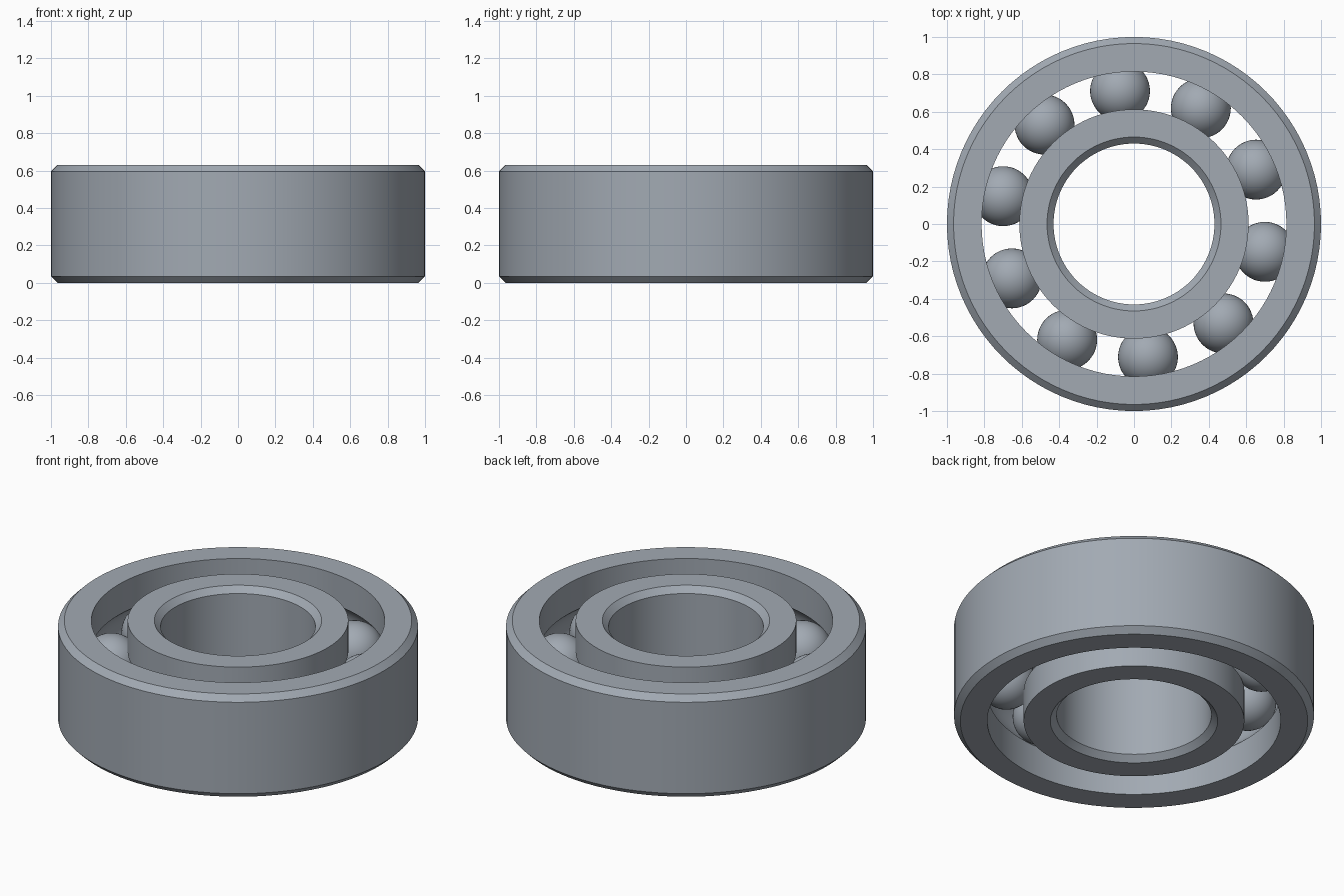
import bpy, bmesh, math

cube = bpy.data.objects.get("Cube")
if cube:
    bpy.data.objects.remove(cube, do_unlink=True)

HEIGHT, MID = 0.63, 0.315
CHAMFER = 0.035
PITCH, BALL, GROOVE = 0.715, 0.16, 0.162
BALLS, SEGMENTS, ARC_STEPS = 10, 96, 14

# Brushed steel
steel = bpy.data.materials.new("steel grey")
steel.use_nodes = True
colour = (0.36, 0.40, 0.45, 1)
steel.diffuse_color = colour
steel.node_tree.nodes["Principled BSDF"].inputs["Base Color"].default_value = colour


def finish(name, bm, angle):
    mesh = bpy.data.meshes.new(name)
    bmesh.ops.recalc_face_normals(bm, faces=bm.faces)
    bm.to_mesh(mesh)
    bm.free()
    mesh.materials.append(steel)
    obj = bpy.data.objects.new(name, mesh)
    bpy.context.collection.objects.link(obj)
    bpy.ops.object.select_all(action="DESELECT")
    obj.select_set(True)
    bpy.context.view_layer.objects.active = obj
    bpy.ops.object.shade_smooth_by_angle(angle=math.radians(angle))
    return obj


def ring(name, plain, grooved, side):
    """Lathe a ring; side is +1 when the plain, chamfered wall faces outward."""
    inset = plain - side * CHAMFER
    profile = [(inset, 0), (plain, CHAMFER), (plain, HEIGHT - CHAMFER),
               (inset, HEIGHT), (grooved, HEIGHT)]
    # Ball raceway, swept from top to bottom
    half = math.acos(abs(grooved - PITCH) / GROOVE)
    for i in range(ARC_STEPS + 1):
        a = half * (1 - 2 * i / ARC_STEPS)
        profile.append((PITCH + side * GROOVE * math.cos(a), MID + GROOVE * math.sin(a)))
    profile.append((grooved, 0))

    bm = bmesh.new()
    loops = []
    for s in range(SEGMENTS):
        t = math.tau * s / SEGMENTS
        loops.append([bm.verts.new((r * math.cos(t), r * math.sin(t), z)) for r, z in profile])
    n = len(profile)
    for s in range(SEGMENTS):
        a, b = loops[s], loops[(s + 1) % SEGMENTS]
        for i in range(n):
            j = (i + 1) % n
            bm.faces.new((a[i], b[i], b[j], a[j]))
    return finish(name, bm, 30)


# Races
ring("outer_race", 1.0, 0.815, 1)
ring("inner_race", 0.43, 0.613, -1)

# Rolling balls, sharing one mesh
bm = bmesh.new()
bmesh.ops.create_uvsphere(bm, u_segments=48, v_segments=24, radius=BALL)
first = finish("ball_1", bm, 60)
for k in range(BALLS):
    ball = first if k == 0 else first.copy()
    if k:
        ball.name = f"ball_{k + 1}"
        bpy.context.collection.objects.link(ball)
    t = math.radians(24) + math.tau * k / BALLS
    ball.location = (PITCH * math.cos(t), PITCH * math.sin(t), MID)
